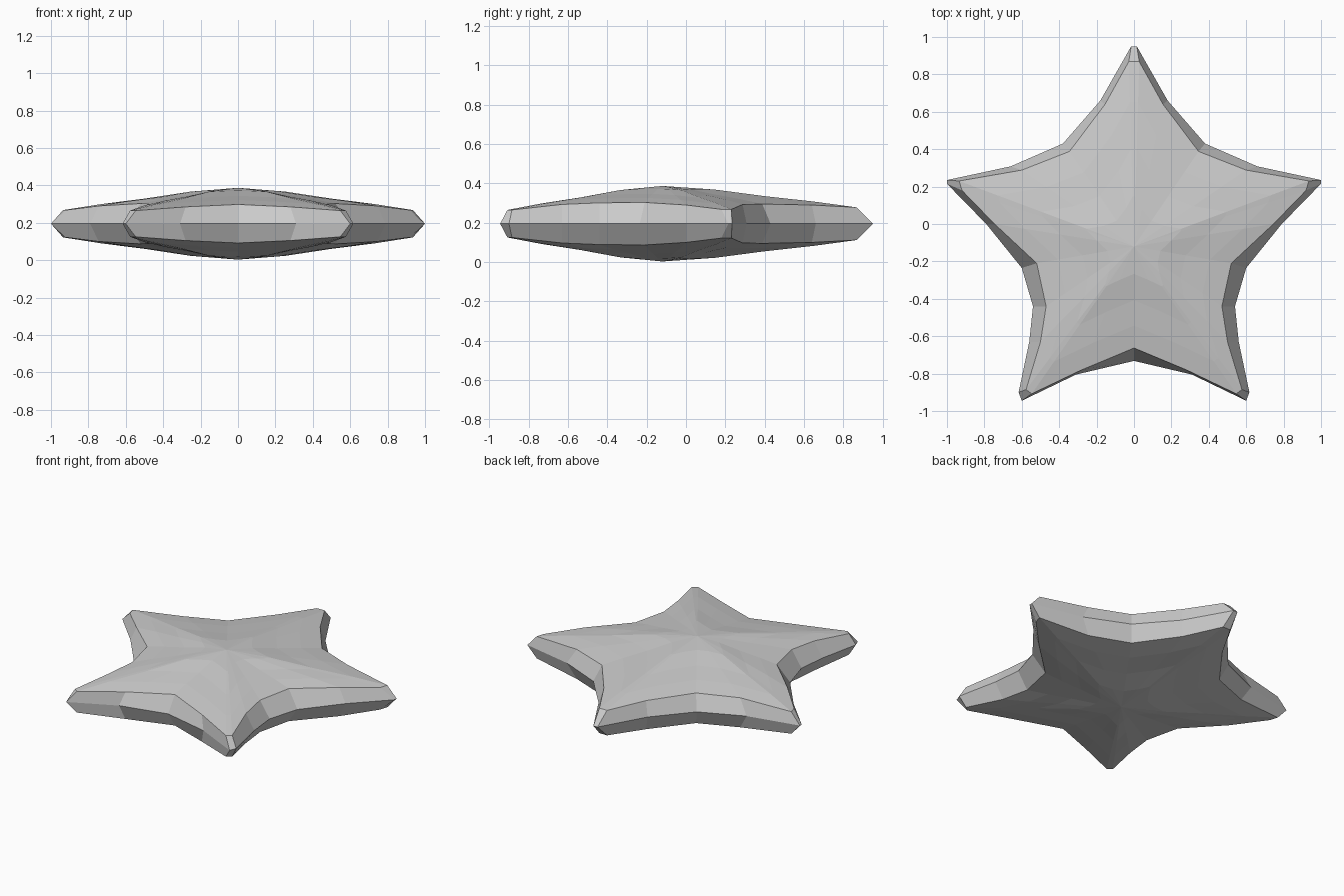
import bpy, bmesh

MID, PEAK, CY = 0.195, 0.192, -0.12

# Right half of the star, tip of the back arm round to the front notch:
# widest outline (x, y), then inset shoulder (x, y, height above mid-plane)
half = [
    (0.015, 0.950, 0.028, 0.868, 0.083),
    (0.180, 0.660, 0.155, 0.640, 0.095),
    (0.380, 0.430, 0.345, 0.388, 0.100),
    (0.660, 0.308, 0.600, 0.288, 0.098),
    (1.000, 0.235, 0.935, 0.230, 0.073),
    (1.000, 0.215, 0.920, 0.180, 0.073),
    (0.790, 0.000, 0.745, 0.000, 0.095),
    (0.600, -0.235, 0.520, -0.210, 0.108),
    (0.540, -0.440, 0.470, -0.440, 0.106),
    (0.560, -0.630, 0.500, -0.630, 0.098),
    (0.617, -0.900, 0.577, -0.885, 0.070),
    (0.600, -0.945, 0.547, -0.908, 0.070),
    (0.310, -0.805, 0.280, -0.780, 0.090),
    (0.000, -0.732, 0.000, -0.663, 0.103),
]
points = half + [(-a, b, -c, d, h) for a, b, c, d, h in reversed(half[:-1])]

# Dome rings: fraction of radius, fraction of the drop from the peak
dome = [(0.78, 0.73), (0.53, 0.48), (0.27, 0.17)]

bm = bmesh.new()


def ring(coords):
    return [bm.verts.new(c) for c in coords]


def bridge(a, b):
    for i in range(len(a)):
        j = (i + 1) % len(a)
        bm.faces.new((a[i], a[j], b[j], b[i]))


# Shared edge outline, then one domed shell on each side
edge = ring((a, b, MID) for a, b, c, d, h in points)
for side in (1, -1):
    outer = ring((c, d, MID + side * h) for a, b, c, d, h in points)
    bridge(edge, outer)
    for t, f in dome:
        inner = ring((c * t, CY + (d - CY) * t, MID + side * (PEAK - (PEAK - h) * f))
                     for a, b, c, d, h in points)
        bridge(outer, inner)
        outer = inner
    top = bm.verts.new((0, CY, MID + side * PEAK))
    for i in range(len(outer)):
        bm.faces.new((outer[i], outer[(i + 1) % len(outer)], top))

bmesh.ops.recalc_face_normals(bm, faces=bm.faces)
mesh = bpy.data.meshes.new("star_body")
bm.to_mesh(mesh)
bm.free()
star = bpy.data.objects.new("star_body", mesh)
bpy.context.collection.objects.link(star)
